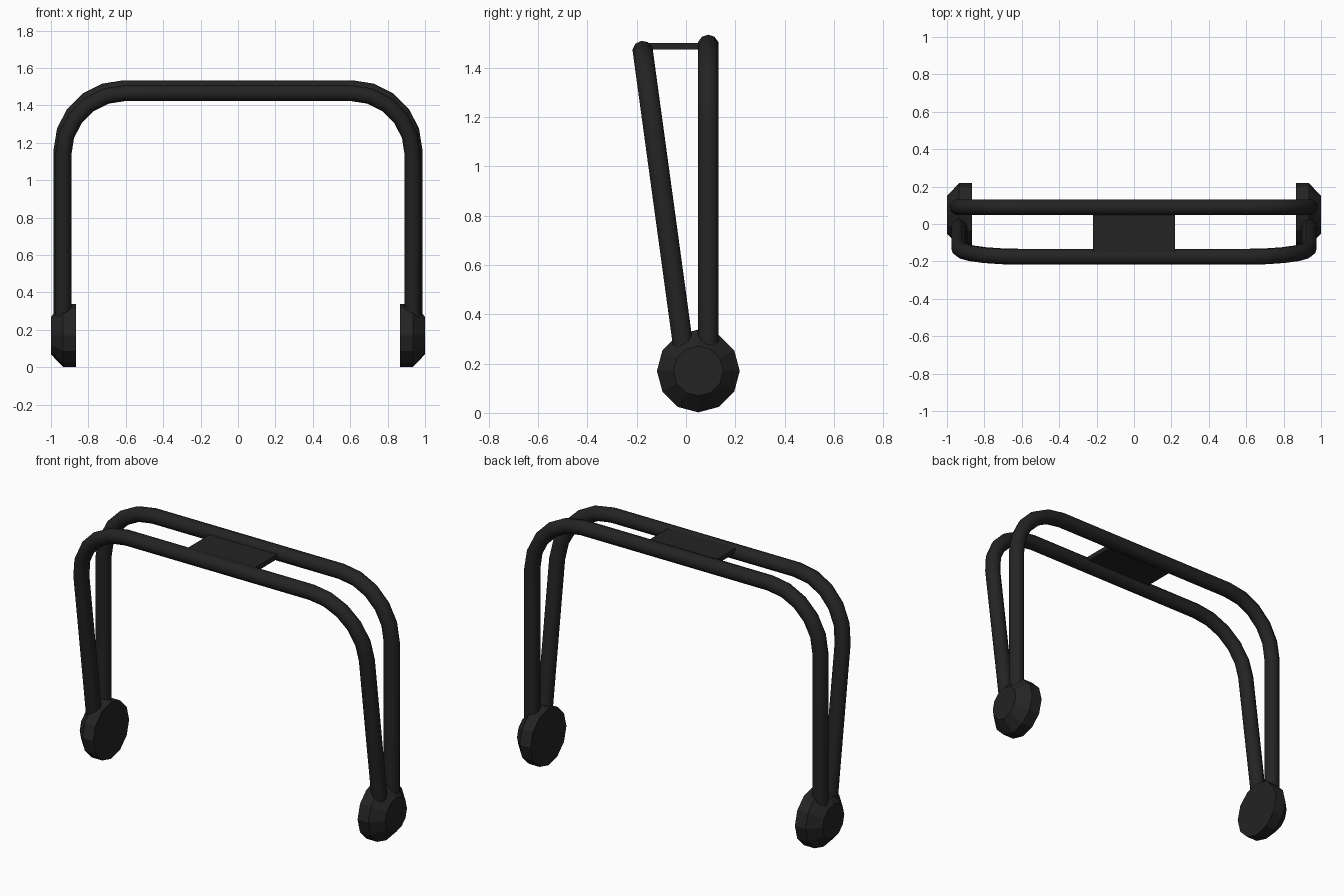
import bpy, bmesh, math
from mathutils import Matrix

cube = bpy.data.objects.get("Cube")
if cube:
    bpy.data.objects.remove(cube)

black = bpy.data.materials.new("matte_black")
black.use_nodes = True
colour = (0.017, 0.017, 0.017, 1)
black.diffuse_color = colour
black.node_tree.nodes["Principled BSDF"].inputs["Base Color"].default_value = colour


def add(name, mesh, smooth=None):
    obj = bpy.data.objects.new(name, mesh)
    bpy.context.collection.objects.link(obj)
    mesh.materials.clear()
    mesh.materials.append(black)
    if smooth:
        bpy.ops.object.select_all(action='DESELECT')
        obj.select_set(True)
        bpy.context.view_layer.objects.active = obj
        bpy.ops.object.shade_smooth_by_angle(angle=math.radians(smooth))
    return obj


def hoop(name, half, foot, top, foot_y, top_y, bend=0.33, steps=5, radius=0.043):
    """Bent tube: two legs joined by a rounded crossbar, leaning from foot_y to top_y."""
    side = [(half, foot)]
    for i in range(steps + 1):
        a = math.pi / 2 * i / steps
        side.append((half - bend + bend * math.cos(a), top - bend + bend * math.sin(a)))
    path = side + [(-x, z) for x, z in reversed(side)]
    curve = bpy.data.curves.new(name + "_path", 'CURVE')
    curve.dimensions = '3D'
    curve.bevel_depth = radius
    curve.bevel_resolution = 3
    curve.use_fill_caps = True
    spline = curve.splines.new('POLY')
    spline.points.add(len(path) - 1)
    for point, (x, z) in zip(spline.points, path):
        y = foot_y + (top_y - foot_y) * (z - foot) / (top - foot)
        point.co = (x, y, z, 1)
    # Keep only the swept mesh
    helper = bpy.data.objects.new(name + "_path", curve)
    bpy.context.collection.objects.link(helper)
    deps = bpy.context.evaluated_depsgraph_get()
    mesh = bpy.data.meshes.new_from_object(helper.evaluated_get(deps))
    bpy.data.objects.remove(helper)
    add(name, mesh, 50)


hoop("rear_hoop", 0.943, 0.2, 1.491, 0.09, 0.09)
hoop("front_hoop", 0.934, 0.2, 1.466, -0.002, -0.175)


def hub(name, s):
    """Faceted pivot disc with a tapered outer face."""
    bm = bmesh.new()
    rings = []
    for x, r in ((0.865, 0.168), (0.935, 0.168), (1.0, 0.101)):
        rings.append([bm.verts.new((s * x, 0.05 + r * math.cos(a), 0.17 + r * math.sin(a)))
                      for a in (math.tau * i / 12 for i in range(12))])
    for lower, upper in zip(rings, rings[1:]):
        for i in range(12):
            j = (i + 1) % 12
            bm.faces.new((lower[i], lower[j], upper[j], upper[i]))
    bm.faces.new(rings[0])
    bm.faces.new(rings[-1])
    bmesh.ops.recalc_face_normals(bm, faces=bm.faces)
    mesh = bpy.data.meshes.new(name)
    bm.to_mesh(mesh)
    bm.free()
    add(name, mesh)


hub("left_hub", 1)
hub("right_hub", -1)

# Flat plate bridging the two crossbars
bm = bmesh.new()
bmesh.ops.create_cube(bm, size=1, matrix=Matrix.Translation((0, -0.04, 1.487))
                      @ Matrix.Diagonal((0.44, 0.24, 0.028, 1)))
mesh = bpy.data.meshes.new("bridge_plate")
bm.to_mesh(mesh)
bm.free()
add("bridge_plate", mesh)
